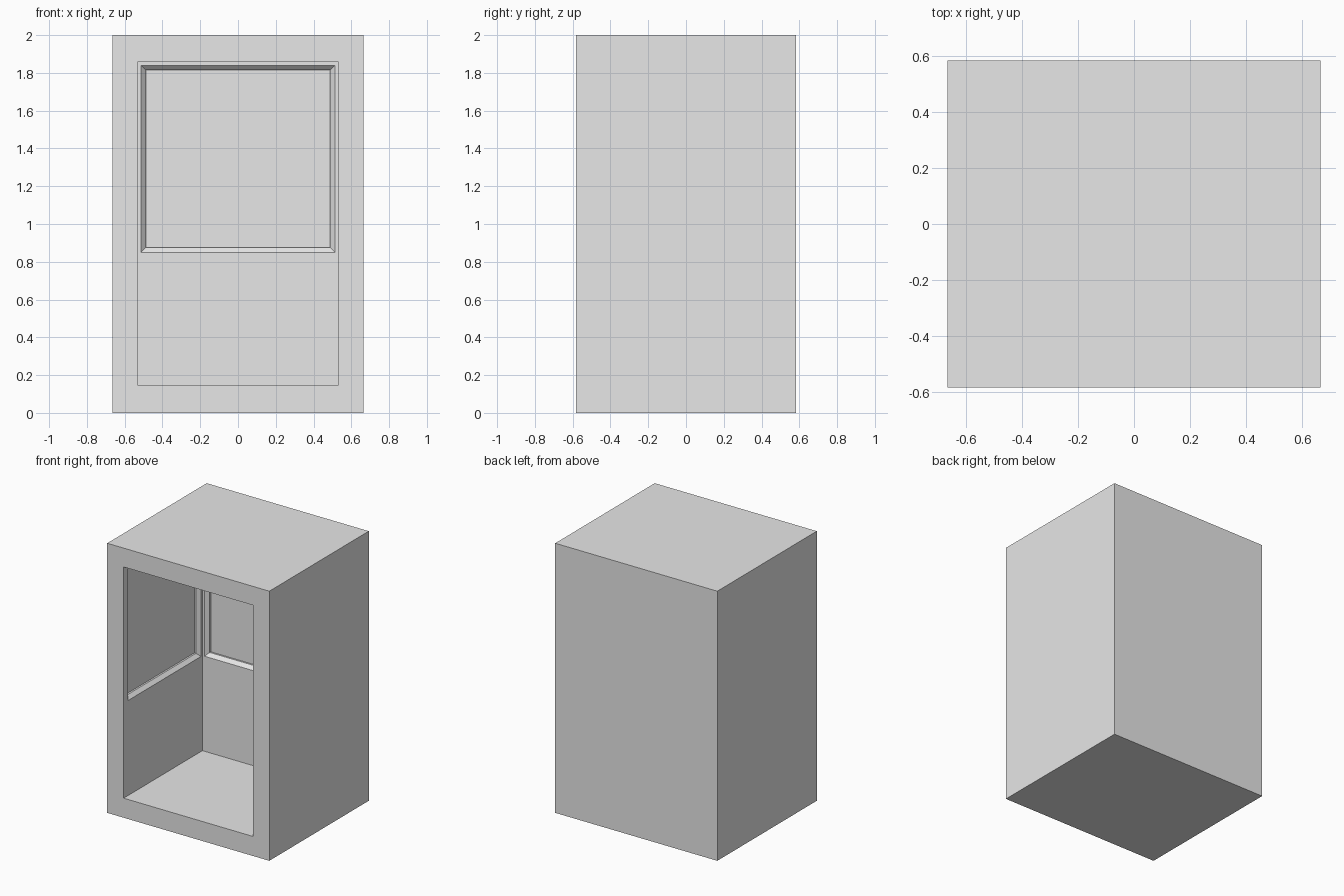
import bpy
import bmesh

cube = bpy.data.objects.get("Cube")
if cube:
    bpy.data.objects.remove(cube, do_unlink=True)

# Overall sizes
HALF_W, HALF_D, HEIGHT = 0.665, 0.583, 2.0
IN_W, IN_BACK, IN_LOW, IN_TOP = 0.53, 0.34, 0.145, 1.86
SILL, HEAD = 0.85, 1.84
BEVEL, BEVEL_DEPTH, STEP = 0.025, 0.025, 0.013

grey = bpy.data.materials.new("plain grey")
grey.use_nodes = True
grey.diffuse_color = (0.8, 0.8, 0.8, 1)
grey.node_tree.nodes["Principled BSDF"].inputs["Base Color"].default_value = (0.8, 0.8, 0.8, 1)

bm = bmesh.new()


def loft(rings, place, cap_first=False, cap_last=False):
    """Join nested rectangles (u0, u1, z0, z1, depth); place maps u, z, depth to a point."""
    loops = []
    for u0, u1, z0, z1, d in rings:
        corners = ((u0, z0), (u1, z0), (u1, z1), (u0, z1))
        loops.append([bm.verts.new(place(u, z, d)) for u, z in corners])
    for a, b in zip(loops, loops[1:]):
        for i in range(4):
            j = (i + 1) % 4
            bm.faces.new((a[i], a[j], b[j], b[i]))
    if cap_first:
        bm.faces.new(loops[0])
    if cap_last:
        bm.faces.new(loops[-1])


def recessed_wall(u0, u1, r0, r1, place):
    """Inner wall with a bevelled window recess spanning r0 to r1."""
    inner = (r0 + BEVEL, r1 - BEVEL, SILL + BEVEL, HEAD - BEVEL)
    loft([(u0, u1, IN_LOW, IN_TOP, 0),
          (r0, r1, SILL, HEAD, 0),
          (*inner, BEVEL_DEPTH),
          (*inner, BEVEL_DEPTH + STEP)], place, cap_last=True)


# Outer box with the front opening
loft([(-HALF_W, HALF_W, 0, HEIGHT, HALF_D),
      (-HALF_W, HALF_W, 0, HEIGHT, -HALF_D),
      (-IN_W, IN_W, IN_LOW, IN_TOP, -HALF_D)],
     lambda u, z, d: (u, d, z), cap_first=True)

# Floor and ceiling of the cavity
for z in (IN_LOW, IN_TOP):
    bm.faces.new([bm.verts.new((x, y, z)) for x, y in
                  ((-IN_W, -HALF_D), (IN_W, -HALF_D), (IN_W, IN_BACK), (-IN_W, IN_BACK))])

# Back wall and the two side walls
recessed_wall(-IN_W, IN_W, -0.513, 0.513, lambda u, z, d: (u, IN_BACK + d, z))
for side in (-1, 1):
    recessed_wall(-HALF_D, IN_BACK, -0.53, 0.325,
                  lambda u, z, d: (side * (IN_W + d), u, z))

bmesh.ops.remove_doubles(bm, verts=bm.verts, dist=0.0005)
bmesh.ops.recalc_face_normals(bm, faces=bm.faces)

mesh = bpy.data.meshes.new("booth_shell")
bm.to_mesh(mesh)
bm.free()
mesh.materials.append(grey)
bpy.context.collection.objects.link(bpy.data.objects.new("booth_shell", mesh))
